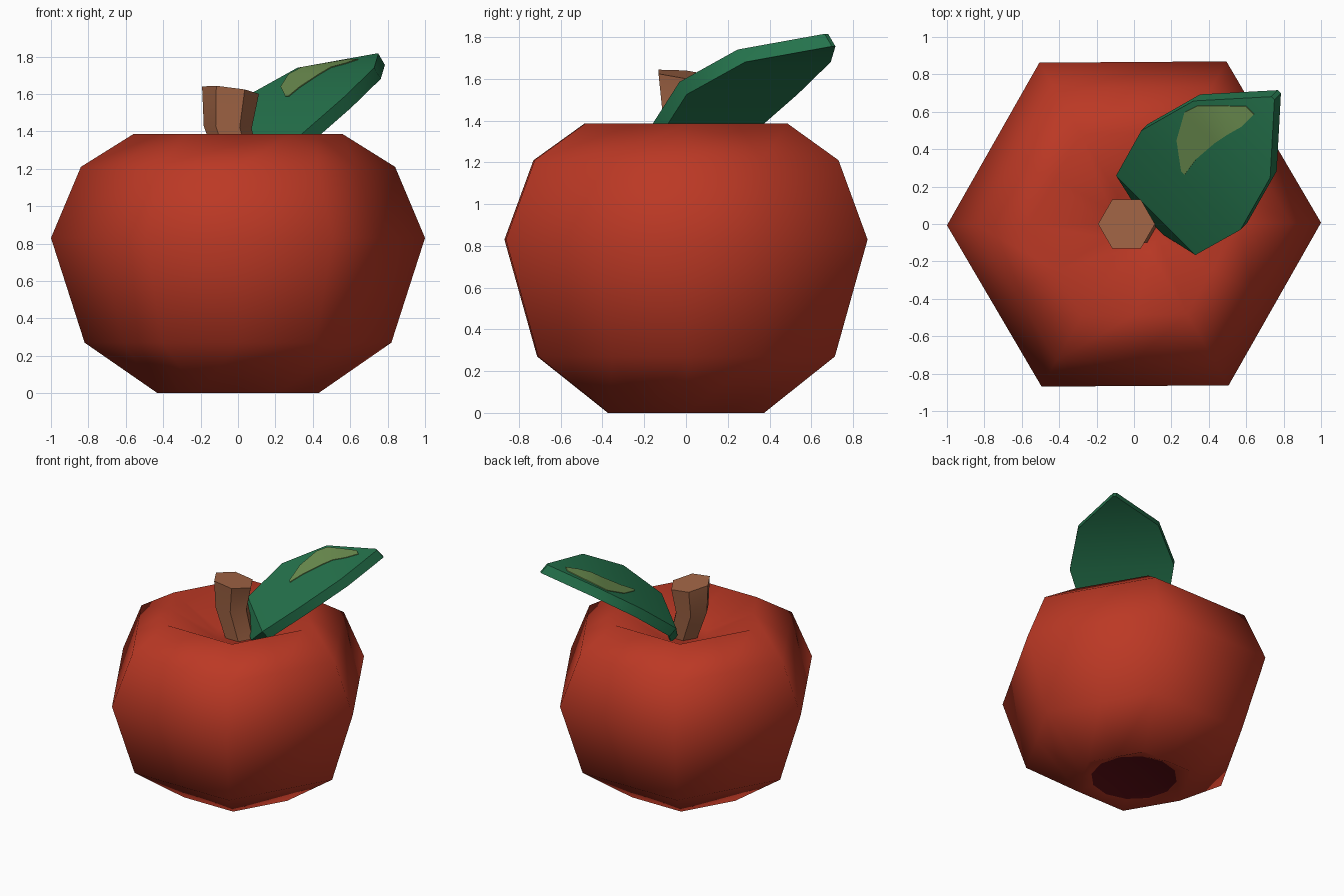
import bpy, math
from mathutils import Vector

if "Cube" in bpy.data.objects:
    bpy.data.objects.remove(bpy.data.objects["Cube"])


def material(name, rgb):
    m = bpy.data.materials.new(name)
    m.diffuse_color = (*rgb, 1)
    m.use_nodes = True
    m.node_tree.nodes["Principled BSDF"].inputs["Base Color"].default_value = m.diffuse_color
    return m


RED = material("apple red", (0.50, 0.04, 0.018))
DARK = material("dark red", (0.12, 0.005, 0.008))
BROWN = material("stem brown", (0.36, 0.13, 0.06))
GREEN = material("leaf green", (0.018, 0.17, 0.072))
LIGHT = material("leaf highlight", (0.15, 0.27, 0.08))


def make(name, verts, faces, mats, angle):
    me = bpy.data.meshes.new(name)
    me.from_pydata([tuple(v) for v in verts], [], faces)
    for m in mats:
        me.materials.append(m)
    ob = bpy.data.objects.new(name, me)
    bpy.context.collection.objects.link(ob)
    bpy.ops.object.select_all(action='DESELECT')
    ob.select_set(True)
    bpy.context.view_layer.objects.active = ob
    bpy.ops.object.mode_set(mode='EDIT')
    bpy.ops.mesh.select_all(action='SELECT')
    bpy.ops.mesh.normals_make_consistent(inside=False)
    bpy.ops.object.mode_set(mode='OBJECT')
    bpy.ops.object.shade_smooth_by_angle(angle=math.radians(angle))
    return ob


def loft(n_rings, n):
    # quads between consecutive rings, plus the two end caps
    faces = [(r * n + i, r * n + (i + 1) % n, (r + 1) * n + (i + 1) % n, (r + 1) * n + i)
             for r in range(n_rings - 1) for i in range(n)]
    return faces + [tuple(range(n)), tuple((n_rings - 1) * n + i for i in range(n))]


# Apple body: six-sided rings (edge midpoints added) with a round dark bottom dimple
N = 12
rings = [(0.31, 0.03), (0.43, 0), (0.82, 0.27), (1.0, 0.83), (0.84, 1.21),
         (0.56, 1.385), (0.17, 1.2)]
verts = []
for k, (r, z) in enumerate(rings):
    for i in range(N):
        a = math.radians(0.4) + 2 * math.pi * i / N
        q = r * (math.cos(math.pi / 6) if i % 2 and k else 1)
        verts.append((q * math.cos(a), q * math.sin(a), z))
body = make("apple_body", verts, loft(len(rings), N), [RED, DARK], 75)
for p in body.data.polygons:
    if p.center.z < 0.1 and len(p.vertices) == N:
        p.material_index = 1

# Stem: bent six-sided post with a slanted top
verts = []
for cx, cz, r, tilt in [(0.03, 1.15, 0.11, 0), (-0.055, 1.42, 0.128, 0.05),
                        (-0.04, 1.62, 0.152, 0.13)]:
    for i in range(6):
        a = math.pi * i / 3
        x, y = r * math.cos(a), r * math.sin(a)
        verts.append((cx + x, y, cz - tilt * x - 0.8 * tilt * y))
make("stem", verts, loft(3, 6), [BROWN], 50)

# Leaf: curved thick plate along the diagonal; stations are (along, height, half width)
stations = [(0.07, 1.22, 0.10), (0.115, 1.375, 0.30), (0.38, 1.585, 0.375),
            (0.69, 1.74, 0.29), (1.0, 1.815, 0.012)]
H = math.sqrt(0.5)
DROP = Vector((0.035, 0.035, -0.06))


def leaf_point(s, t, z):
    return Vector((H * (s - t) + 0.035, H * (s + t) - 0.035, z))


def height(s):
    for (s0, z0, _), (s1, z1, _) in zip(stations, stations[1:]):
        if s <= s1:
            return z0 + (z1 - z0) * (s - s0) / (s1 - s0)
    return stations[-1][1]


def plate(name, rows, drop, mat, lift=Vector()):
    verts = []
    for s, lo, hi, z in rows:
        a, b = leaf_point(s, lo, z) + lift, leaf_point(s, hi, z) + lift
        verts += [a, b, b + drop, a + drop]
    make(name, verts, loft(len(rows), 4), [mat], 30)


plate("leaf", [(s, -w, w, z) for s, z, w in stations], DROP, GREEN)

# Pale highlight patch lying on the leaf
patch = [(0.38, 0.045, 0.07), (0.48, 0.06, 0.205), (0.615, 0.05, 0.28),
         (0.69, 0.035, 0.255), (0.78, 0.01, 0.165), (0.87, 0.01, 0.07)]
plate("leaf_highlight", [(s, lo, hi, height(s)) for s, lo, hi in patch],
      DROP * 0.1, LIGHT, DROP * -0.07)
